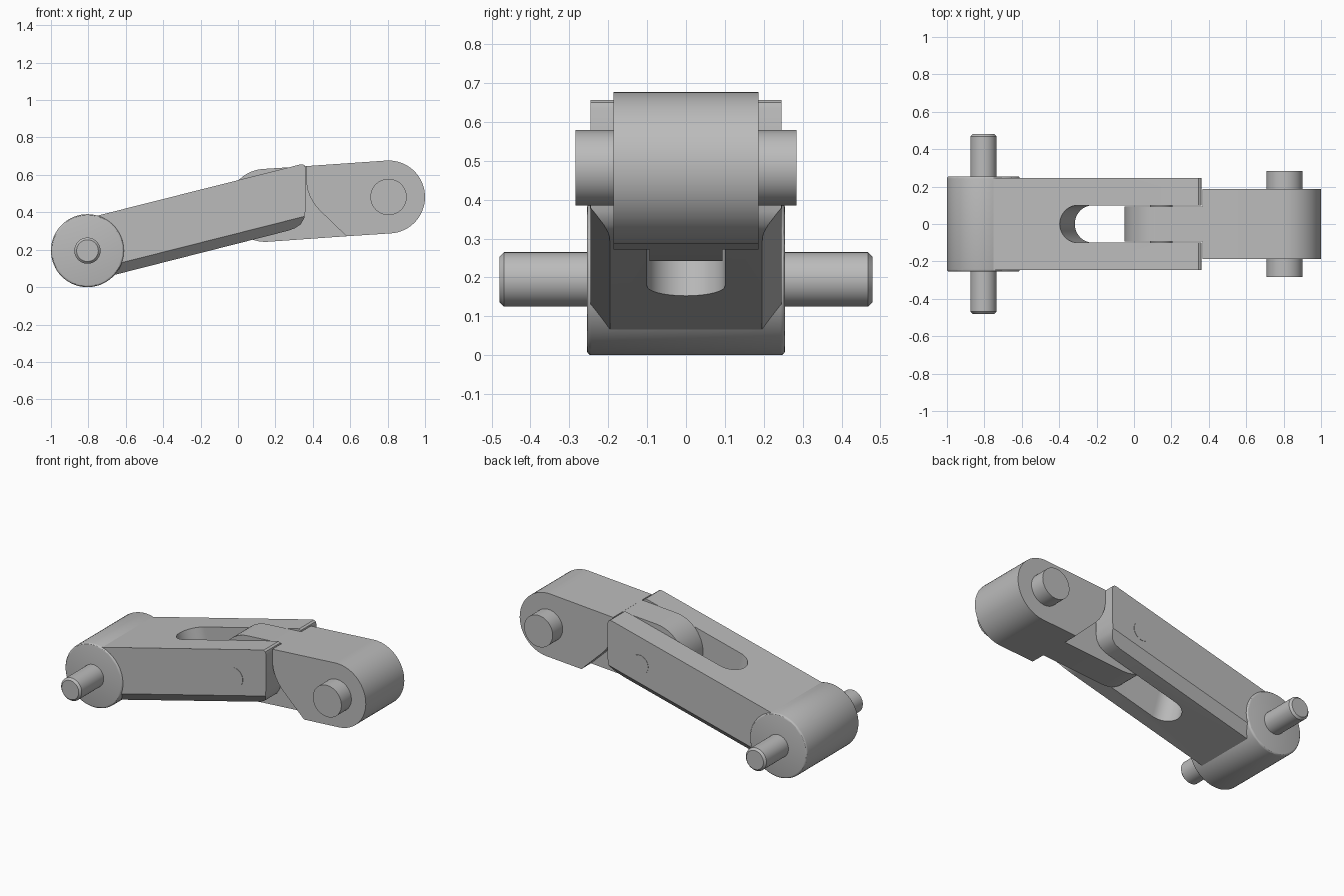
import bpy, bmesh, math
from mathutils import Matrix, Vector

cube = bpy.data.objects.get("Cube")
if cube:
    bpy.data.objects.remove(cube, do_unlink=True)

GREY = (0.5, 0.5, 0.5, 1)
steel = bpy.data.materials.new("grey steel")
steel.use_nodes = True
steel.diffuse_color = GREY
steel.node_tree.nodes["Principled BSDF"].inputs["Base Color"].default_value = GREY

AXLE = (-0.805, 0.195)    # x, z of the three joints
PIVOT = (0.145, 0.437)
HEAD = (0.805, 0.482)
R = 0.195
ARM_TILT = math.radians(14.2)
LINK_TILT = math.atan2(HEAD[1] - PIVOT[1], HEAD[0] - PIVOT[0])


def arc(centre, radius, start, end, steps=32):
    """Points on an arc, angles in radians."""
    return [(centre[0] + radius * math.cos(start + (end - start) * i / steps),
             centre[1] + radius * math.sin(start + (end - start) * i / steps))
            for i in range(steps + 1)]


def extrude(name, points, direction):
    """Closed 3D outline extruded along a direction."""
    bm = bmesh.new()
    face = bm.faces.new([bm.verts.new(p) for p in points])
    out = bmesh.ops.extrude_face_region(bm, geom=[face])
    bmesh.ops.translate(bm, vec=direction,
                        verts=[g for g in out["geom"] if isinstance(g, bmesh.types.BMVert)])
    bmesh.ops.recalc_face_normals(bm, faces=bm.faces)
    return to_object(name, bm)


def to_object(name, bm):
    mesh = bpy.data.meshes.new(name)
    bm.to_mesh(mesh)
    bm.free()
    mesh.materials.append(steel)
    obj = bpy.data.objects.new(name, mesh)
    bpy.context.collection.objects.link(obj)
    return obj


def plate(name, outline, half):
    """Side profile (x, z) given thickness across y."""
    return extrude(name, [(x, -half, z) for x, z in outline], (0, 2 * half, 0))


def pin(name, centre, radius, half, chamfer=0.0, segments=1):
    """Round bar across y, optionally with softened ends."""
    bm = bmesh.new()
    bmesh.ops.create_cone(bm, cap_ends=True, segments=64, radius1=radius,
                          radius2=radius, depth=2 * half,
                          matrix=Matrix.Translation((centre[0], 0, centre[1]))
                          @ Matrix.Rotation(math.pi / 2, 4, "X"))
    if chamfer:
        rims = [e for e in bm.edges if abs(e.verts[0].co.y - e.verts[1].co.y) < 1e-4]
        bmesh.ops.bevel(bm, geom=rims, offset=chamfer, segments=segments,
                        profile=0.5, affect="EDGES")
    return to_object(name, bm)


def cut(target, cutter):
    mod = target.modifiers.new("cut", "BOOLEAN")
    mod.operation = "DIFFERENCE"
    mod.solver = "EXACT"
    mod.object = cutter
    bpy.context.view_layer.objects.active = target
    bpy.ops.object.modifier_apply(modifier=mod.name)
    bpy.data.objects.remove(cutter, do_unlink=True)


# Forked arm
arm = plate("forked_arm", [
    (-0.80, 0.03), (0.27, 0.302), (0.305, 0.315), (0.335, 0.335), (0.355, 0.37),
    (0.362, 0.42), (0.362, 0.635), (0.357, 0.65), (0.345, 0.657), (0.33, 0.655),
    (-0.80, 0.37)], 0.245)

along = Vector((math.cos(ARM_TILT), 0, math.sin(ARM_TILT)))
up = Vector((-math.sin(ARM_TILT), 0, math.cos(ARM_TILT)))

# Fork slot, square to the arm, round at its closed end
slot_origin = Vector((-0.26, 0, 0.337))
slot = arc((0, 0), 0.1, math.pi / 2, 1.5 * math.pi, 24) + [(0.9, -0.1), (0.9, 0.1)]
cut(arm, extrude("slot_cutter",
                 [slot_origin + along * u + Vector((0, v, 0)) - up * 0.5 for u, v in slot], up))

# Chamfers on the lower outer edges of the arm
edge = Vector((-0.80, 0, 0.03)) - along * 0.1
for side in (-1, 1):
    wedge = [(0.195, 0), (0.255, 0.065), (0.3, 0.065), (0.3, -0.1), (0.195, -0.1)]
    cut(arm, extrude("chamfer_cutter",
                     [edge + Vector((0, side * y, 0)) + up * h for y, h in wedge], along * 1.5))

# Arm boss and its axle
boss = pin("arm_boss", AXLE, R, 0.255, 0.012, 3)
axle = pin("axle_pin", AXLE, 0.07, 0.48, 0.012)

# Link: wide body with a rounded head
q = math.pi / 2
body = plate("link_body",
             arc(HEAD, R, LINK_TILT - q, LINK_TILT + q)
             + [(0.365, 0.647), (0.365, 0.56), (0.372, 0.52), (0.386, 0.482),
                (0.408, 0.444), (0.435, 0.412), (0.58, 0.272)], 0.187)

# Link tongue inside the fork
tongue = plate("link_tongue",
               arc(PIVOT, R, LINK_TILT + q, LINK_TILT + 3 * q)
               + [(0.58, 0.272), (0.54, 0.33), (0.45, 0.5), (0.37, 0.647)], 0.094)

pivot = pin("pivot_pin", PIVOT, 0.06, 0.247)
head = pin("head_pin", HEAD, 0.097, 0.284)

# Smooth round surfaces, keeping crisp edges
bpy.ops.object.select_all(action="DESELECT")
for obj in (arm, boss, axle, body, tongue, pivot, head):
    obj.select_set(True)
bpy.context.view_layer.objects.active = arm
bpy.ops.object.shade_smooth_by_angle(angle=math.radians(30))
